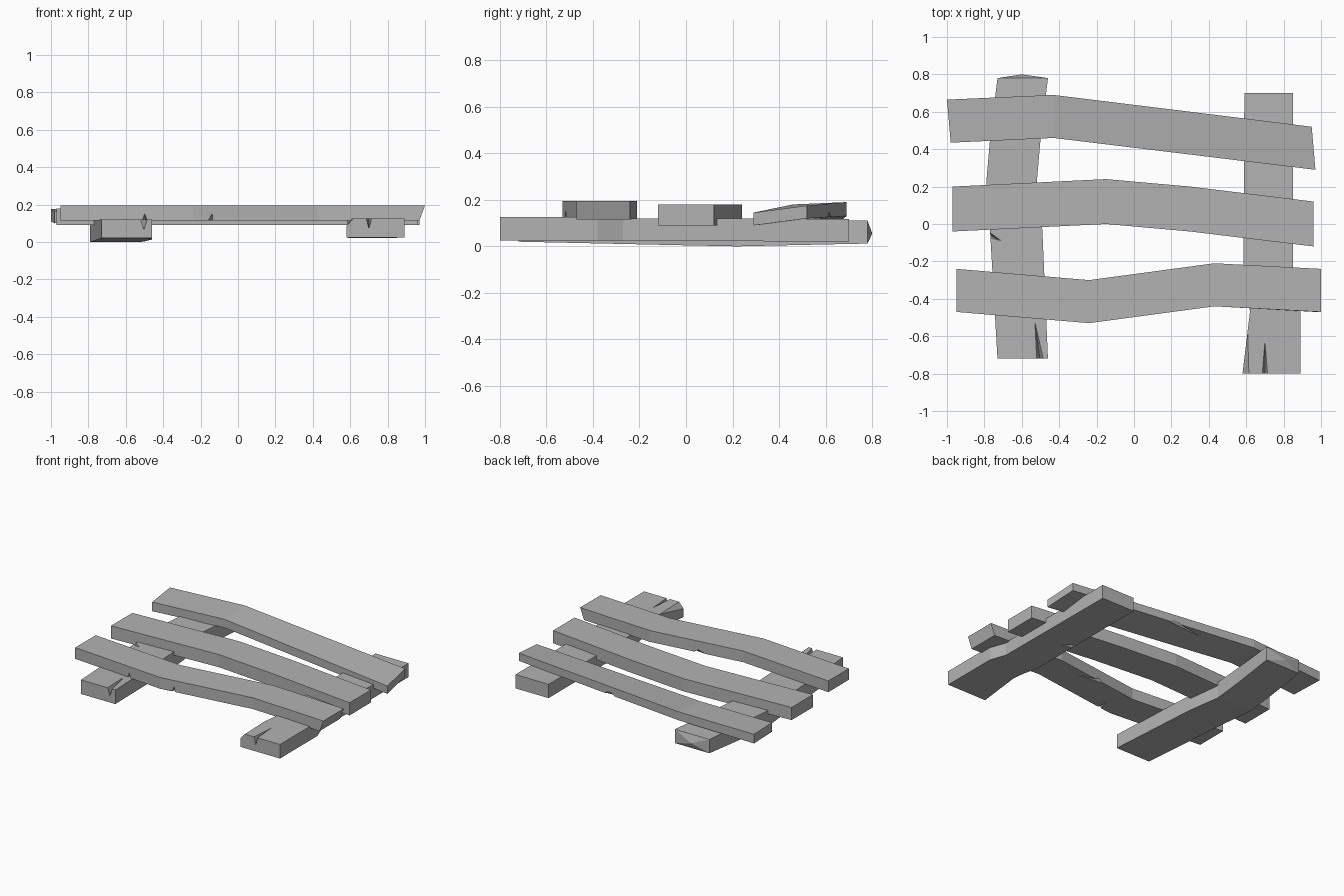
import bpy
import bmesh
from mathutils import Vector

cube = bpy.data.objects.get("Cube")
if cube:
    bpy.data.objects.remove(cube, do_unlink=True)

wood = bpy.data.materials.new("grey_wood")
wood.use_nodes = True
grey = (0.45, 0.45, 0.45, 1)
wood.diffuse_color = grey
wood.node_tree.nodes["Principled BSDF"].inputs["Base Color"].default_value = grey


def make_object(name, bm):
    bmesh.ops.recalc_face_normals(bm, faces=bm.faces)
    mesh = bpy.data.meshes.new(name)
    bm.to_mesh(mesh)
    bm.free()
    mesh.materials.append(wood)
    obj = bpy.data.objects.new(name, mesh)
    bpy.context.collection.objects.link(obj)
    return obj


def beam(name, stations, along_y=False, skew=0, rake=0):
    """Loft rectangles; a station is (position, low side, high side, bottom, top, tilt)."""
    bm = bmesh.new()
    rings = []
    for i, (pos, low, high, bottom, top, tilt) in enumerate(stations):
        last = i == len(stations) - 1
        end = last or i == 0
        corners = [(low, bottom), (high, bottom + tilt), (high, top + tilt), (low, top)]
        ring = []
        for k, (side, z) in enumerate(corners):
            p = pos
            if end and k in (0, 3):
                p += skew
            if last and k < 2:
                p -= rake
            ring.append(bm.verts.new((side, p, z) if along_y else (p, side, z)))
        rings.append(ring)
    for a, b in zip(rings, rings[1:]):
        for k in range(4):
            n = (k + 1) % 4
            bm.faces.new((a[k], a[n], b[n], b[k]))
    bm.faces.new(rings[0])
    bm.faces.new(rings[-1])
    return make_object(name, bm)


def split(obj, mouth, tip, side, depth):
    """Cut a tapering crack from its wide mouth to its tip."""
    mouth, tip, side, depth = map(Vector, (mouth, tip, side, depth))
    lift = depth * -0.3
    bm = bmesh.new()
    for p in (mouth + side + lift, mouth - side + lift, mouth + depth, tip + lift):
        bm.verts.new(p)
    bmesh.ops.convex_hull(bm, input=bm.verts)
    cutter = make_object("crack_cutter", bm)
    cutter.hide_render = True
    mod = obj.modifiers.new("crack", "BOOLEAN")
    mod.operation = "DIFFERENCE"
    mod.solver = "EXACT"
    mod.object = cutter
    bpy.context.view_layer.objects.active = obj
    bpy.ops.object.modifier_apply(modifier=mod.name)
    bpy.data.objects.remove(cutter, do_unlink=True)


# Three crooked boards lying across the supports
front_board = beam("front_board", [
    (-0.95, -0.47, -0.24, 0.115, 0.195, 0), (-0.24, -0.53, -0.30, 0.115, 0.195, 0),
    (0.43, -0.44, -0.21, 0.115, 0.195, 0), (1.0, -0.47, -0.24, 0.115, 0.195, 0)], rake=0.03)
middle_board = beam("middle_board", [
    (-0.97, -0.04, 0.20, 0.09, 0.18, 0), (-0.15, 0, 0.24, 0.09, 0.18, 0),
    (0.30, -0.04, 0.20, 0.09, 0.18, 0), (0.96, -0.12, 0.12, 0.09, 0.18, 0)])
back_board = beam("back_board", [
    (-1.0, 0.435, 0.665, 0.10, 0.165, 0.01), (-0.43, 0.46, 0.69, 0.12, 0.18, 0.01),
    (0.95, 0.29, 0.52, 0.09, 0.145, 0.03)], skew=0.02)

# Two bent supports running front to back
left = beam("right_support", [
    (-0.72, -0.73, -0.46, 0.02, 0.12, 0), (-0.03, -0.77, -0.49, 0.005, 0.115, 0),
    (0.22, -0.79, -0.52, 0, 0.115, 0), (0.45, -0.77, -0.50, 0.005, 0.115, 0),
    (0.78, -0.73, -0.46, 0.012, 0.11, 0)], along_y=True)
right = beam("left_support", [
    (-0.80, 0.58, 0.89, 0.025, 0.125, 0), (-0.47, 0.62, 0.89, 0.025, 0.125, 0),
    (-0.38, 0.61, 0.89, 0.025, 0.125, 0), (-0.27, 0.585, 0.85, 0.025, 0.12, 0),
    (0.70, 0.59, 0.85, 0.02, 0.118, 0)], along_y=True)

# Pointed broken end on the back of one support
bm = bmesh.new()
for x in (-0.73, -0.46):
    for z in (0.012, 0.11):
        bm.verts.new((x, 0.78, z))
bm.verts.new((-0.60, 0.80, 0.055))
bmesh.ops.convex_hull(bm, input=bm.verts)
make_object("broken_tip", bm)

# Chipped corner on the front of the other support
split(right, (0.58, -0.81, 0.125), (0.615, -0.47, 0.125), (0.045, 0, 0), (-0.03, 0, -0.075))

# Cracks and chips in the wood
split(left, (-0.50, -0.74, 0.12), (-0.54, -0.45, 0.12), (0.025, 0, 0), (0, 0, -0.06))
split(left, (-0.79, -0.05, 0.115), (-0.69, -0.10, 0.115), (0, 0.025, 0), (0, 0, -0.06))
split(left, (-0.60, 0.82, 0.05), (-0.72, 0.72, 0.05), (0, 0, 0.015), (-0.02, -0.04, 0))
split(right, (0.70, -0.82, 0.125), (0.70, -0.57, 0.125), (0.02, 0, 0), (0, 0, -0.06))
split(right, (0.59, 0.10, 0.02), (0.70, 0.05, 0.02), (0, 0.025, 0), (0, 0, 0.05))
split(front_board, (-0.15, -0.54, 0.115), (-0.13, -0.42, 0.115), (0.02, 0, 0), (0.01, 0, 0.05))
split(front_board, (-0.50, -0.52, 0.115), (-0.49, -0.40, 0.115), (0.02, 0, 0), (0, 0, 0.04))
split(front_board, (0.0, -0.24, 0.115), (0.3, -0.30, 0.115), (0, 0.025, 0), (0, 0, 0.03))
split(back_board, (0.2, 0.62, 0.12), (-0.2, 0.57, 0.12), (0, 0.025, 0), (0, 0, 0.03))
